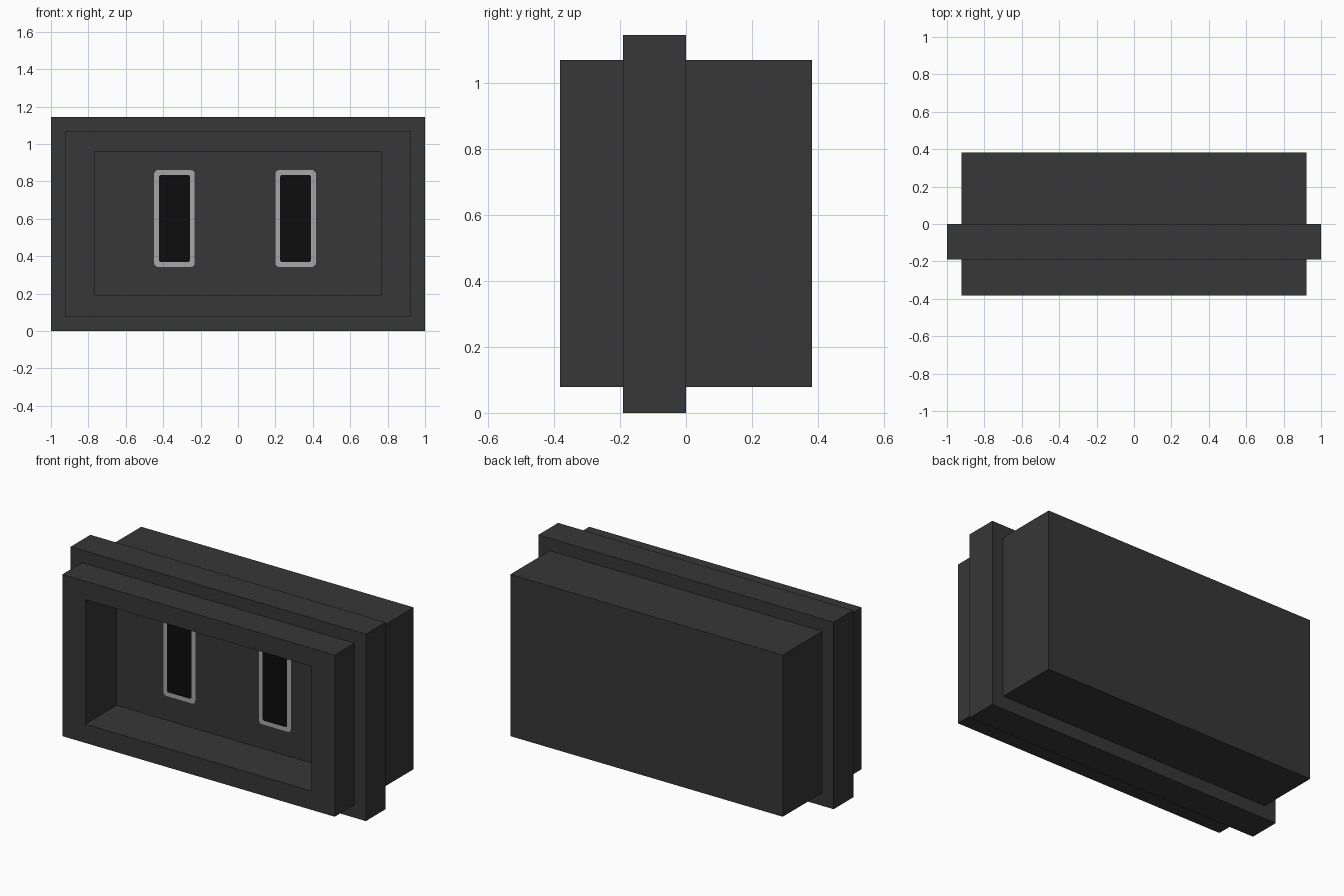
import bpy, bmesh, math

if "Cube" in bpy.data.objects:
    bpy.data.objects.remove(bpy.data.objects["Cube"])


def material(name, rgb):
    m = bpy.data.materials.new(name)
    m.diffuse_color = (*rgb, 1)
    m.use_nodes = True
    m.node_tree.nodes["Principled BSDF"].inputs["Base Color"].default_value = m.diffuse_color
    return m


CHARCOAL = material("charcoal", (0.038, 0.038, 0.038))
GREY = material("light grey", (0.39, 0.39, 0.39))
BLACK = material("black", (0.004, 0.004, 0.004))


def loft(name, loops, mat):
    """Closed solid skinned through a list of equal-length point loops."""
    bm = bmesh.new()
    rings = [[bm.verts.new(p) for p in loop] for loop in loops]
    n = len(rings[0])
    for a, b in zip(rings, rings[1:]):
        for i in range(n):
            j = (i + 1) % n
            bm.faces.new((a[i], a[j], b[j], b[i]))
    bm.faces.new(rings[0])
    bm.faces.new(rings[-1])
    bmesh.ops.recalc_face_normals(bm, faces=bm.faces)
    me = bpy.data.meshes.new(name)
    bm.to_mesh(me)
    bm.free()
    me.materials.append(mat)
    ob = bpy.data.objects.new(name, me)
    bpy.context.collection.objects.link(ob)
    return ob


def rectangle(half, z0, z1, y):
    return [(-half, y, z0), (half, y, z0), (half, y, z1), (-half, y, z1)]


def rounded(cx, cz, w, h, r, y, steps=3):
    pts = []
    for q, (sx, sz) in enumerate([(1, 1), (-1, 1), (-1, -1), (1, -1)]):
        for k in range(steps + 1):
            a = math.pi / 2 * (q + k / steps)
            pts.append((cx + sx * (w / 2 - r) + r * math.cos(a), y,
                        cz + sz * (h / 2 - r) + r * math.sin(a)))
    return pts


# Housing: back box, flange collar, front rim and recess in one skin
BODY = (0.923, 0.079, 1.069)
FLANGE = (1.0, 0.0, 1.145)
RECESS = (0.767, 0.194, 0.957)
FLOOR = -0.08
sections = [(BODY, 0.382), (BODY, 0.0), (FLANGE, 0.0), (FLANGE, -0.191),
            (BODY, -0.191), (BODY, -0.382), (RECESS, -0.382), (RECESS, FLOOR)]
loft("housing", [rectangle(*s, y) for s, y in sections], CHARCOAL)

# Two slots on the recess floor: grey border plate with black opening plate
for side, cx in (("left", -0.34), ("right", 0.308)):
    for part, w, h, r, thick, mat in (("border", 0.217, 0.518, 0.02, 0.002, GREY),
                                      ("opening", 0.166, 0.466, 0.012, 0.004, BLACK)):
        loft(f"{side}_slot_{part}",
             [rounded(cx, 0.602, w, h, r, y) for y in (FLOOR, FLOOR - thick)], mat)
